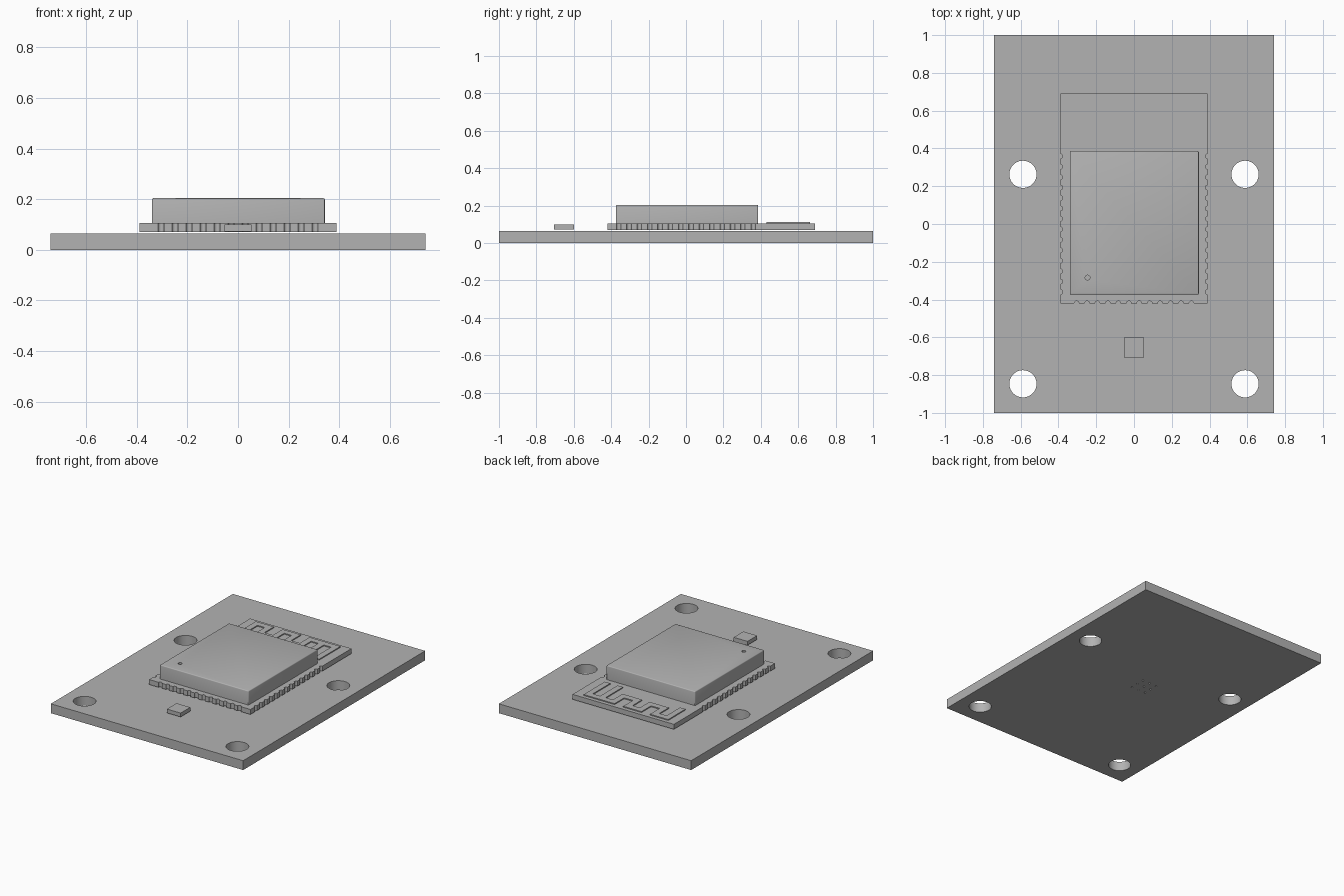
import bpy, bmesh, math
from mathutils import Vector

cube = bpy.data.objects.get("Cube")
if cube:
    bpy.data.objects.remove(cube, do_unlink=True)

grey = bpy.data.materials.new("plain_grey")
grey.use_nodes = True
grey.diffuse_color = (0.45, 0.45, 0.45, 1)
grey.node_tree.nodes["Principled BSDF"].inputs["Base Color"].default_value = (0.45, 0.45, 0.45, 1)


def finish(name, bm):
    bmesh.ops.recalc_face_normals(bm, faces=bm.faces)
    mesh = bpy.data.meshes.new(name)
    bm.to_mesh(mesh)
    bm.free()
    mesh.materials.append(grey)
    obj = bpy.data.objects.new(name, mesh)
    bpy.context.collection.objects.link(obj)
    return obj


def prism(name, outlines, z0, z1):
    """Extrude one or more closed outlines from z0 to z1."""
    bm = bmesh.new()
    for outline in outlines:
        face = bm.faces.new([bm.verts.new((x, y, z0)) for x, y in outline])
        top = bmesh.ops.extrude_face_region(bm, geom=[face])["geom"]
        verts = [v for v in top if isinstance(v, bmesh.types.BMVert)]
        bmesh.ops.translate(bm, verts=verts, vec=(0, 0, z1 - z0))
    return finish(name, bm)


def rect(x0, x1, y0, y1):
    return [(x0, y0), (x1, y0), (x1, y1), (x0, y1)]


def circle(x, y, r, n):
    return [(x + r * math.cos(2 * math.pi * i / n), y + r * math.sin(2 * math.pi * i / n))
            for i in range(n)]


def apply_modifiers(obj):
    bpy.ops.object.select_all(action='DESELECT')
    obj.select_set(True)
    bpy.context.view_layer.objects.active = obj
    for mod in list(obj.modifiers):
        bpy.ops.object.modifier_apply(modifier=mod.name)
    bpy.ops.object.shade_smooth_by_angle(angle=math.radians(30))


def cut(obj, outlines, z0, z1):
    cutter = prism("cutter", outlines, z0, z1)
    cutter.hide_render = True
    mod = obj.modifiers.new("cut", 'BOOLEAN')
    mod.operation = 'DIFFERENCE'
    mod.solver = 'EXACT'
    mod.object = cutter
    apply_modifiers(obj)
    bpy.data.objects.remove(cutter, do_unlink=True)


# Carrier board with four mounting holes and a grid of tiny thermal vias
board = prism("carrier_board", [rect(-0.74, 0.74, -1, 1)], 0, 0.065)
holes = [circle(x, y, 0.072, 48) for x in (-0.588, 0.588) for y in (0.263, -0.846)]
holes += [circle(-0.058 + 0.055 * i, 0.032 + 0.055 * j, 0.006, 10)
          for i in (-1, 0, 1) for j in (-1, 0, 1)]
cut(board, holes, -0.1, 0.2)


# Module board: rounded notches along the two sides and the front edge
PITCH, NOTCH = 0.0553, 0.0125


def notched_edge(start, end, count, first):
    """Points from start to end, with half-round notches biting to the left."""
    start, end = Vector(start), Vector(end)
    along = (end - start).normalized()
    inward = Vector((-along.y, along.x))
    pts = [start]
    for i in range(count):
        centre = start + along * (first + i * PITCH)
        for k in range(9):
            a = math.pi * k / 8
            pts.append(centre - along * NOTCH * math.cos(a) + inward * NOTCH * math.sin(a))
    return pts


left, right, front, back = -0.39, 0.39, -0.42, 0.69
outline = notched_edge((left, front), (right, front), 12, 0.086)
outline += notched_edge((right, front), (right, back), 14, 0.06)
outline += [Vector((right, back))]
outline += notched_edge((left, back), (left, front), 14, back - front - 0.06 - 13 * PITCH)
module = prism("module_board", [outline], 0.071, 0.106)
apply_modifiers(module)

# Metal shield with softened top edges and a round marker dimple
shield = prism("shield_can", [rect(-0.34, 0.343, -0.374, 0.386)], 0.106, 0.204)
bm = bmesh.new()
bm.from_mesh(shield.data)
upper = [e for e in bm.edges if any(v.co.z > 0.2 for v in e.verts)]
bmesh.ops.bevel(bm, geom=upper, offset=0.006, segments=3, profile=0.5, affect='EDGES')
bm.to_mesh(shield.data)
bm.free()
cut(shield, [circle(-0.246, -0.284, 0.013, 20)], 0.192, 0.25)

# Meander antenna: a stepped trace of constant width plus a short feed leg
HALF = 0.021
xs = [-0.307, -0.209, -0.101, -0.003, 0.106, 0.302]
high, low, tip = 0.643, 0.537, 0.431
path = [Vector((xs[0], 0.474))]
for i, x in enumerate(xs):
    y = high if i in (0, 1, 3, 5) else low
    path.append(Vector((x, y)))
    if i < len(xs) - 1 and i > 0:
        path.append(Vector((x, low if y == high else high)))
path.append(Vector((xs[-1], tip)))


def trace_side(points, sign):
    """Offset a right-angled path sideways with mitred corners."""
    side = []
    for i, p in enumerate(points):
        dirs = []
        if i > 0:
            dirs.append((p - points[i - 1]).normalized())
        if i < len(points) - 1:
            dirs.append((points[i + 1] - p).normalized())
        off = Vector((0, 0))
        for d in dirs:
            off += Vector((-d.y, d.x))
        side.append(p + off * HALF * sign)
    return side


trace = trace_side(path, 1) + trace_side(path, -1)[::-1]
leg = rect(0.204 - HALF, 0.204 + HALF, tip, high - HALF)
prism("antenna_trace", [trace, leg], 0.106, 0.113)

# Small indicator chip in front of the module
prism("indicator_chip", [rect(-0.053, 0.053, -0.706, -0.6)], 0.073, 0.1)
